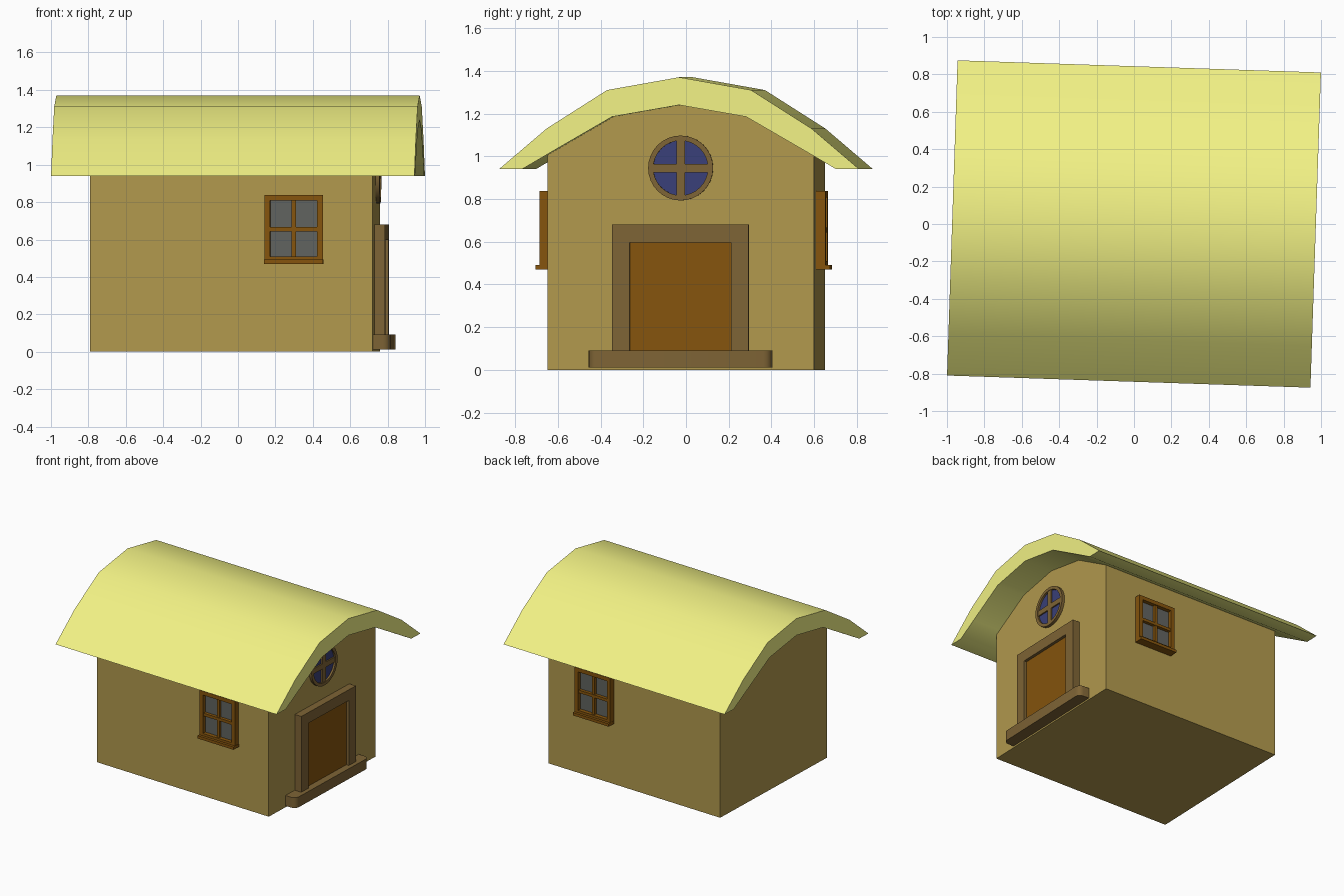
import bpy, bmesh, math
from mathutils import Matrix, Vector

if "Cube" in bpy.data.objects:
    bpy.data.objects.remove(bpy.data.objects["Cube"])

TURN = Matrix.Rotation(math.radians(-1.91), 4, 'Z')  # whole house sits slightly turned


def material(name, rgb):
    m = bpy.data.materials.new(name)
    m.diffuse_color = (*rgb, 1)
    m.use_nodes = True
    m.node_tree.nodes["Principled BSDF"].inputs["Base Color"].default_value = m.diffuse_color
    return m


STRAW = material("straw", (0.89, 0.89, 0.235))
PLASTER = material("plaster", (0.445, 0.32, 0.075))
WOOD = material("wood", (0.235, 0.09, 0.004))
STONE = material("stone", (0.21, 0.127, 0.036))
GREY_GLASS = material("grey_glass", (0.12, 0.125, 0.115))
BLUE_GLASS = material("blue_glass", (0.042, 0.051, 0.19))


def finish(name, bm, mat, smooth=False):
    bmesh.ops.recalc_face_normals(bm, faces=bm.faces)
    bm.transform(TURN)
    me = bpy.data.meshes.new(name)
    bm.to_mesh(me)
    bm.free()
    me.materials.append(mat)
    if smooth:
        me.shade_smooth()
        me.set_sharp_from_angle(angle=math.radians(35))
    ob = bpy.data.objects.new(name, me)
    bpy.context.collection.objects.link(ob)
    return ob


def add_box(bm, lo, hi):
    lo, hi = Vector(lo), Vector(hi)
    return bmesh.ops.create_cube(bm, size=1, matrix=Matrix.Translation((lo + hi) / 2)
                                 @ Matrix.Diagonal((*(hi - lo), 1)))["verts"]


def boxes(name, spans, mat):
    bm = bmesh.new()
    for lo, hi in spans:
        add_box(bm, lo, hi)
    return finish(name, bm, mat)


def prism(name, profile, x0, x1, mat, smooth=False):
    bm = bmesh.new()
    face = bm.faces.new([bm.verts.new((x0, y, z)) for y, z in profile])
    ext = bmesh.ops.extrude_face_region(bm, geom=[face], use_keep_orig=True)["geom"]
    bmesh.ops.translate(bm, vec=(x1 - x0, 0, 0),
                        verts=[v for v in ext if isinstance(v, bmesh.types.BMVert)])
    return finish(name, bm, mat, smooth)


def mirrored(half):
    # half runs from the left eave to the ridge at y = 0
    return half + [(-y, z) for y, z in reversed(half[:-1])]


# Roof shell and walls with the arched gable under it
outer = mirrored([(-0.843, 0.94), (-0.62, 1.13), (-0.337, 1.31), (0, 1.37)])
inner = mirrored([(-0.735, 0.94), (-0.59, 1.025), (-0.314, 1.185), (0, 1.24)])
prism("roof", outer + inner[::-1], -0.972, 0.972, STRAW, True)
gable = mirrored([(-0.625, 0), (-0.625, 1.006), (-0.314, 1.187), (0, 1.242)])
prism("walls", gable, -0.77, 0.74, PLASTER)

# Door, its surround and the rounded step
prism("door_frame", [(-0.32, 0.05), (-0.32, 0.68), (0.32, 0.68), (0.32, 0.05),
                     (0.237, 0.05), (0.237, 0.597), (-0.237, 0.597), (-0.237, 0.05)],
      0.72, 0.797, STONE)
boxes("door", [((0.72, -0.24, 0.05), (0.775, 0.24, 0.60))], WOOD)
bm = bmesh.new()
add_box(bm, (0.70, -0.43, 0.012), (0.829, 0.43, 0.092))
corners = [e for e in bm.edges if all(v.co.x > 0.8 for v in e.verts)
           and abs(e.verts[0].co.z - e.verts[1].co.z) > 0.05]
bmesh.ops.bevel(bm, geom=corners, offset=0.04, segments=4, profile=0.5, affect='EDGES')
finish("door_step", bm, STONE, True)

# Round gable window: lathed ring, cross bars and pane
C = Vector((0, 0, 0.945))
bm = bmesh.new()
ring = [bm.verts.new((x, r, C.z)) for x, r in
        [(0.73, 0.128), (0.762, 0.128), (0.762, 0.152), (0.73, 0.152)]]
edges = [bm.edges.new((ring[i], ring[(i + 1) % 4])) for i in range(4)]
bmesh.ops.spin(bm, geom=ring + edges, cent=C, axis=(1, 0, 0), angle=math.tau,
               steps=32, use_merge=True)
bmesh.ops.remove_doubles(bm, verts=bm.verts, dist=1e-4)
finish("round_window_frame", bm, STONE, True)
boxes("round_window_bars", [((0.73, -0.02, C.z - 0.13), (0.758, 0.02, C.z + 0.13)),
                            ((0.73, -0.13, C.z - 0.02), (0.757, 0.13, C.z + 0.02))], STONE)
bm = bmesh.new()
bmesh.ops.create_cone(bm, cap_ends=True, segments=32, radius1=0.13, radius2=0.13, depth=0.02,
                      matrix=Matrix.Translation((0.737, 0, C.z)) @ Matrix.Rotation(math.pi / 2, 4, 'Y'))
finish("round_window_glass", bm, BLUE_GLASS)

# Side windows, one on each long wall
X0, X1, Z0, Z1, W = 0.164, 0.476, 0.47, 0.838, 0.03
XM, ZM = (X0 + X1) / 2, 0.655
for side, label in ((-1, "front"), (1, "back")):
    def span(x0, x1, z0, z1, depth):
        ya, yb = sorted((side * 0.61, side * depth))
        return (x0, ya, z0), (x1, yb, z1)
    boxes(label + "_window_frame", [
        span(X0, X0 + W, Z0 + 0.02, Z1, 0.67), span(X1 - W, X1, Z0 + 0.02, Z1, 0.67),
        span(X0 + W, X1 - W, Z1 - W, Z1, 0.67), span(X0 + W, X1 - W, Z0 + 0.02, Z0 + 0.04, 0.67),
        span(XM - 0.011, XM + 0.011, Z0 + 0.04, Z1 - W, 0.66),
        span(X0 + W, X1 - W, ZM - 0.011, ZM + 0.011, 0.664)], WOOD)
    boxes(label + "_window_sill", [span(X0 - 0.002, X1 + 0.002, Z0, Z0 + 0.022, 0.69)], WOOD)
    boxes(label + "_window_glass", [span(X0 + 0.01, X1 - 0.01, Z0 + 0.03, Z1 - 0.01, 0.64)], GREY_GLASS)
